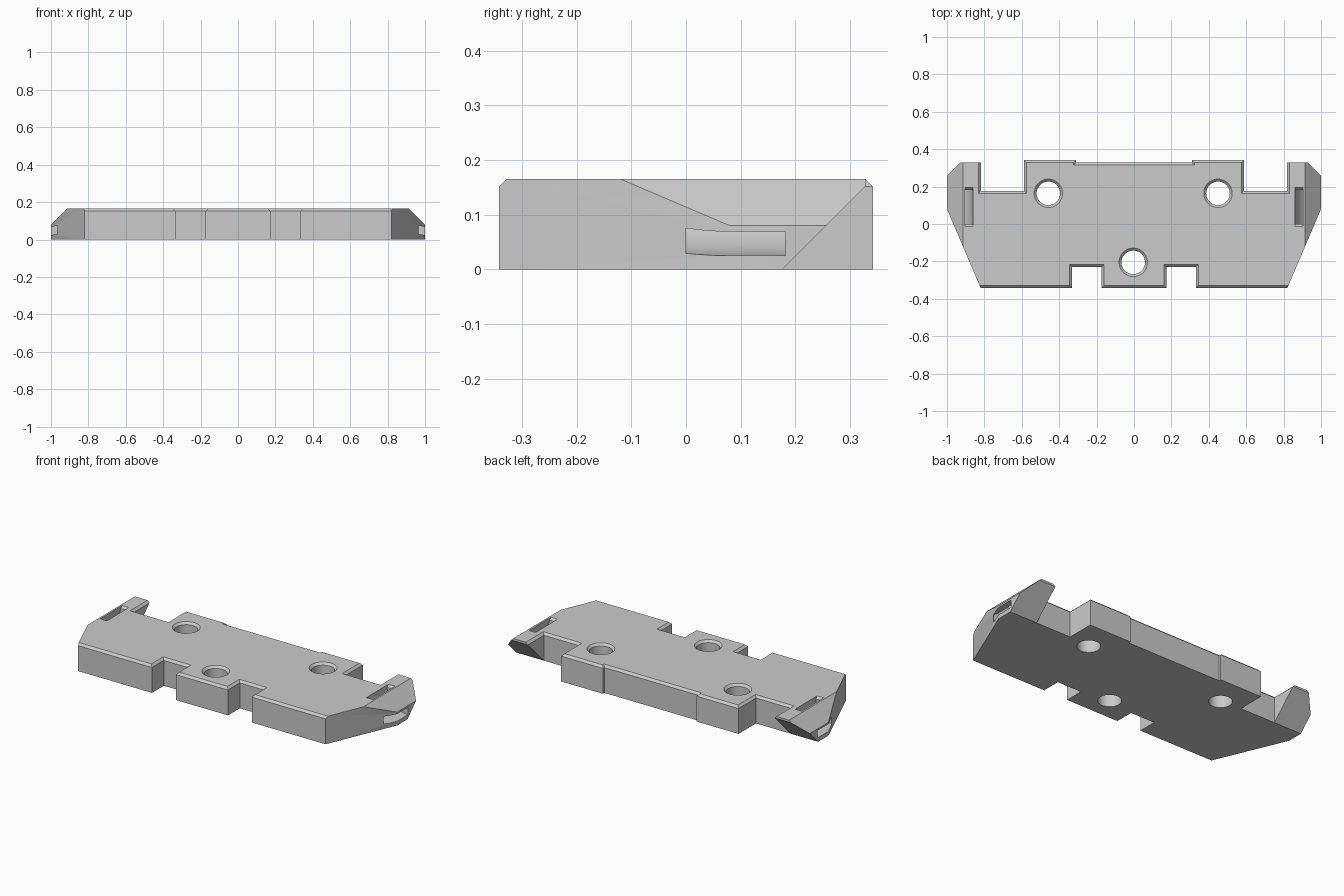
import bpy, bmesh, math
from mathutils import Vector

cube = bpy.data.objects.get("Cube")
if cube:
    bpy.data.objects.remove(cube, do_unlink=True)

TOP, CHAMFER = 0.165, 0.013

grey = bpy.data.materials.new("plain_grey")
grey.use_nodes = True
grey.diffuse_color = (0.6, 0.6, 0.6, 1)
grey.node_tree.nodes["Principled BSDF"].inputs["Base Color"].default_value = (0.6, 0.6, 0.6, 1)


def make_object(name, bm):
    bmesh.ops.recalc_face_normals(bm, faces=bm.faces)
    mesh = bpy.data.meshes.new(name)
    bm.to_mesh(mesh)
    bm.free()
    mesh.materials.append(grey)
    obj = bpy.data.objects.new(name, mesh)
    bpy.context.collection.objects.link(obj)
    return obj


def prism(profile, axis, start, end):
    """Extrude a 2D profile along an axis (0 = x, 1 = y, 2 = z)."""
    def place(p, depth):
        co = list(p)
        co.insert(axis, depth)
        return co
    bm = bmesh.new()
    face = bm.faces.new([bm.verts.new(place(p, start)) for p in profile])
    moved = bmesh.ops.extrude_face_region(bm, geom=[face])["geom"]
    shift = Vector((0, 0, 0))
    shift[axis] = end - start
    bmesh.ops.translate(bm, vec=shift, verts=[g for g in moved if isinstance(g, bmesh.types.BMVert)])
    bmesh.ops.recalc_face_normals(bm, faces=bm.faces)
    return bm


def cut(target, name, bm):
    cutter = make_object(name, bm)
    cutter.hide_render = True
    mod = target.modifiers.new(name, 'BOOLEAN')
    mod.operation = 'DIFFERENCE'
    mod.solver = 'EXACT'
    mod.object = cutter
    bpy.ops.object.modifier_apply(modifier=name)
    bpy.data.objects.remove(cutter, do_unlink=True)


# Plate outline: right half from front centre to back centre, then mirrored
half = [(0.173, -0.342), (0.173, -0.23), (0.331, -0.23), (0.331, -0.342),
        (0.82, -0.342), (1.0, 0.08), (1.0, 0.33), (0.818, 0.33),
        (0.818, 0.177), (0.588, 0.177), (0.588, 0.342), (0.31, 0.342), (0.31, 0.328)]
outline = half + [(-x, y) for x, y in reversed(half)]
bm = prism(outline, 2, 0, TOP)

# Chamfer the top rim, except on the outer sides and the arm ends
rim = []
for e in bm.edges:
    mid = (e.verts[0].co + e.verts[1].co) / 2
    if min(v.co.z for v in e.verts) > TOP - 0.001 and abs(mid.x) < 0.85:
        rim.append(e)
bmesh.ops.bevel(bm, geom=rim, offset=CHAMFER, segments=1, affect='EDGES', clamp_overlap=False)
plate = make_object("base_plate", bm)
bpy.context.view_layer.objects.active = plate
plate.select_set(True)

for s in (1, -1):
    # Sloped outer shoulder and sloped underside of the arm
    cut(plate, "shoulder_cutter",
        prism([(s * 0.88, 0.2), (s * 1.1, 0.2), (s * 1.1, -0.02)], 1, -0.4, 0.4))
    cut(plate, "underside_cutter",
        prism([(0.157, -0.02), (0.4, -0.02), (0.4, 0.223)], 0, s * 0.8, s * 1.1))

    # Curved strap slot from the top surface to the outer side
    def arc(radius):
        steps = [math.pi + math.pi / 2 * i / 16 for i in range(17)]
        pts = [(s * (1 + radius * math.cos(a)), TOP + radius * math.sin(a)) for a in steps]
        return [(pts[0][0], TOP + 0.02)] + pts + [(s * 1.02, pts[-1][1])]
    cut(plate, "slot_cutter", prism(arc(0.14) + arc(0.096)[::-1], 1, 0, 0.182))
    # Flared slot ends at the top surface
    cut(plate, "slot_flare_cutter",
        prism([(0, TOP - CHAMFER), (0.182, TOP - CHAMFER), (0.205, TOP + 0.01), (-0.023, TOP + 0.01)],
              0, s * 0.861, s * 0.904))

# Countersunk through holes
for x, y in ((-0.458, 0.164), (0.449, 0.164), (-0.004, -0.205)):
    bm = bmesh.new()
    rings = []
    for r, z in ((0.063, -0.02), (0.063, TOP - CHAMFER), (0.086, TOP + 0.01)):
        rings.append([bm.verts.new((x + r * math.cos(i * math.tau / 48),
                                    y + r * math.sin(i * math.tau / 48), z)) for i in range(48)])
    for low, high in zip(rings, rings[1:]):
        for i in range(48):
            j = (i + 1) % 48
            bm.faces.new((low[i], low[j], high[j], high[i]))
    bm.faces.new(rings[0][::-1])
    bm.faces.new(rings[-1])
    cut(plate, "hole_cutter", bm)

bpy.ops.object.shade_smooth_by_angle(angle=math.radians(25))
